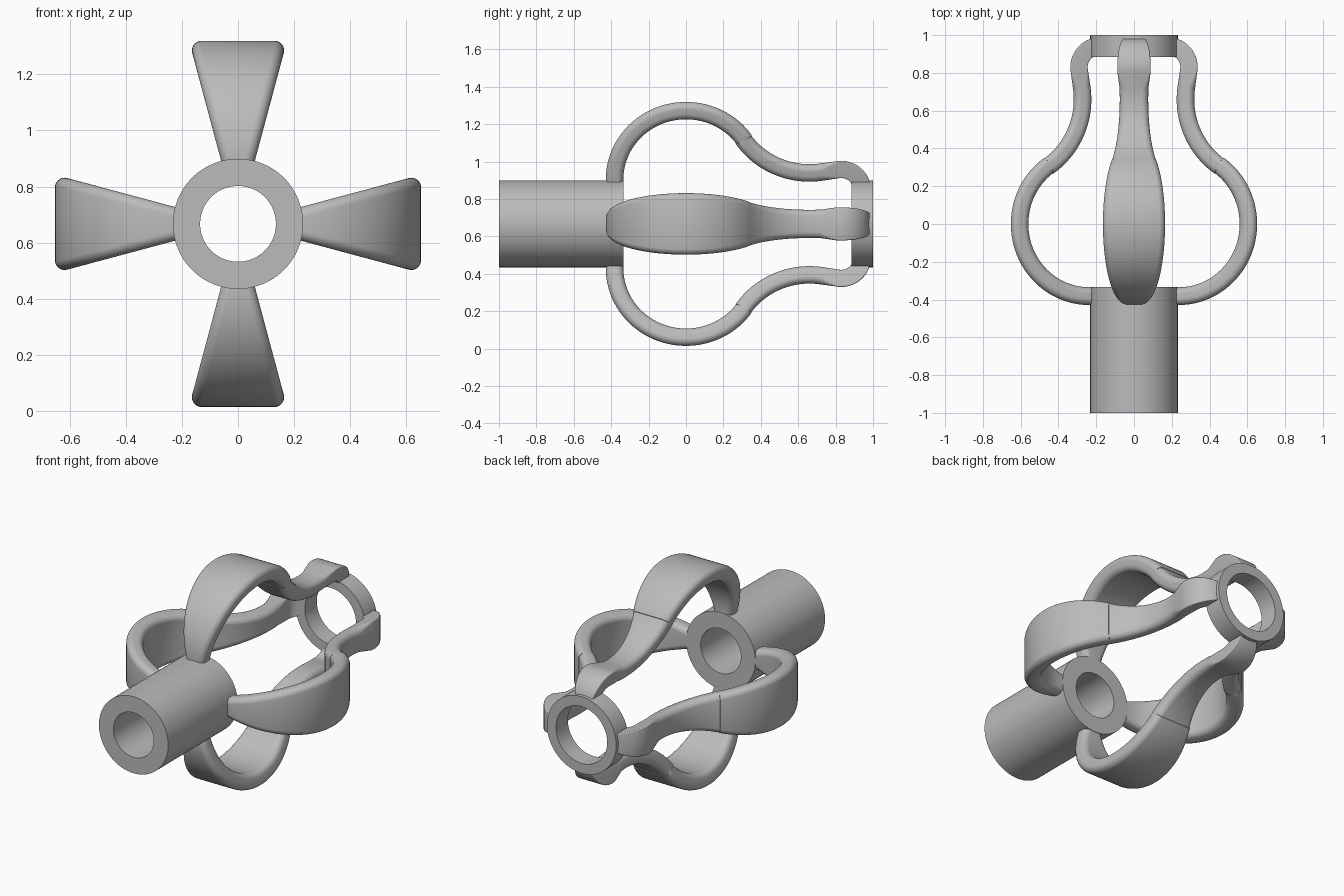
import bpy, bmesh
from math import sin, cos, pi, radians, hypot

cube = bpy.data.objects.get("Cube")
if cube:
    bpy.data.objects.remove(cube, do_unlink=True)

AXIS_Z = 0.667
grey = bpy.data.materials.new("plain grey")
grey.use_nodes = True
grey.diffuse_color = (0.5, 0.5, 0.5, 1)
grey.node_tree.nodes["Principled BSDF"].inputs["Base Color"].default_value = (0.5, 0.5, 0.5, 1)


def polar(y, r, angle):
    """Point at distance r from the long axis, turned by angle around it."""
    return (r * sin(angle), y, AXIS_Z + r * cos(angle))


def skin(name, loops, closed, sharp):
    """Bridge a row of equal point loops into a smooth shaded solid."""
    bm = bmesh.new()
    rows = [[bm.verts.new(p) for p in loop] for loop in loops]
    pairs = list(zip(rows, rows[1:]))
    if closed:
        pairs.append((rows[-1], rows[0]))
    else:
        bm.faces.new(rows[0])
        bm.faces.new(rows[-1])
    for a, b in pairs:
        for i in range(len(a)):
            j = (i + 1) % len(a)
            bm.faces.new((a[i], a[j], b[j], b[i]))
    bmesh.ops.recalc_face_normals(bm, faces=bm.faces)
    mesh = bpy.data.meshes.new(name)
    bm.to_mesh(mesh)
    bm.free()
    mesh.materials.append(grey)
    obj = bpy.data.objects.new(name, mesh)
    bpy.context.collection.objects.link(obj)
    bpy.ops.object.select_all(action='DESELECT')
    obj.select_set(True)
    bpy.context.view_layer.objects.active = obj
    bpy.ops.object.shade_smooth_by_angle(angle=radians(sharp))


def sleeve(name, y0, y1, outer, inner, sides=96):
    """Hollow cylinder along y."""
    profile = [(y0, outer), (y1, outer), (y1, inner), (y0, inner)]
    skin(name, [[polar(y, r, 2 * pi * i / sides) for y, r in profile]
                for i in range(sides)], True, 30)


def arc(cy, cr, radius, start, end, steps):
    """Points of an arc in the (y, radius) plane, angles in degrees."""
    angles = [radians(start + (end - start) * i / steps) for i in range(steps + 1)]
    return [(cy + radius * cos(a), cr + radius * sin(a)) for a in angles]


def strap_section(half_w, half_t, fillet):
    """Rounded rectangle: width runs around the axis, thickness across the strap."""
    points = []
    for k, (sx, sy) in enumerate(((1, 1), (-1, 1), (-1, -1), (1, -1))):
        for i in range(9):
            a = pi / 2 * (k + i / 8)
            points.append((sx * (half_w - fillet) + fillet * cos(a),
                           sy * (half_t - fillet) + fillet * sin(a)))
    return points


# Centre line of one strap: root, big bulge, waist, shoulder, end in the ring
path = [(-0.382, 0.19)]
path += arc(0, 0.237, 0.382, 180, 36, 48)
path += arc(0.66, 0.706, 0.431, 215, 279, 24)
path += arc(0.83, 0.19, 0.11, 100, 0, 20)


def strap(name, turn):
    loops = []
    for i, (y, r) in enumerate(path):
        a, b = path[max(i - 1, 0)], path[min(i + 1, len(path) - 1)]
        dy, dr = b[0] - a[0], b[1] - a[1]
        length = hypot(dy, dr)
        ny, nr = -dr / length, dy / length
        # the shoulder has crisp edges, the rest is well rounded
        fillet = 0.035 if y < 0.76 else max(0.006, 0.035 - (y - 0.76) * 0.7)
        section = strap_section(r * radians(15), 0.047, fillet)
        loops.append([polar(y + ny * t, r + nr * t, turn + s / r) for s, t in section])
    skin(name, loops, False, 40)


sleeve("shaft_tube", -1.0, -0.333, 0.232, 0.135)
sleeve("end_ring", 0.885, 1.0, 0.232, 0.172)
for k, side in enumerate(("top", "left", "bottom", "right")):
    strap(side + "_strap", k * pi / 2)
